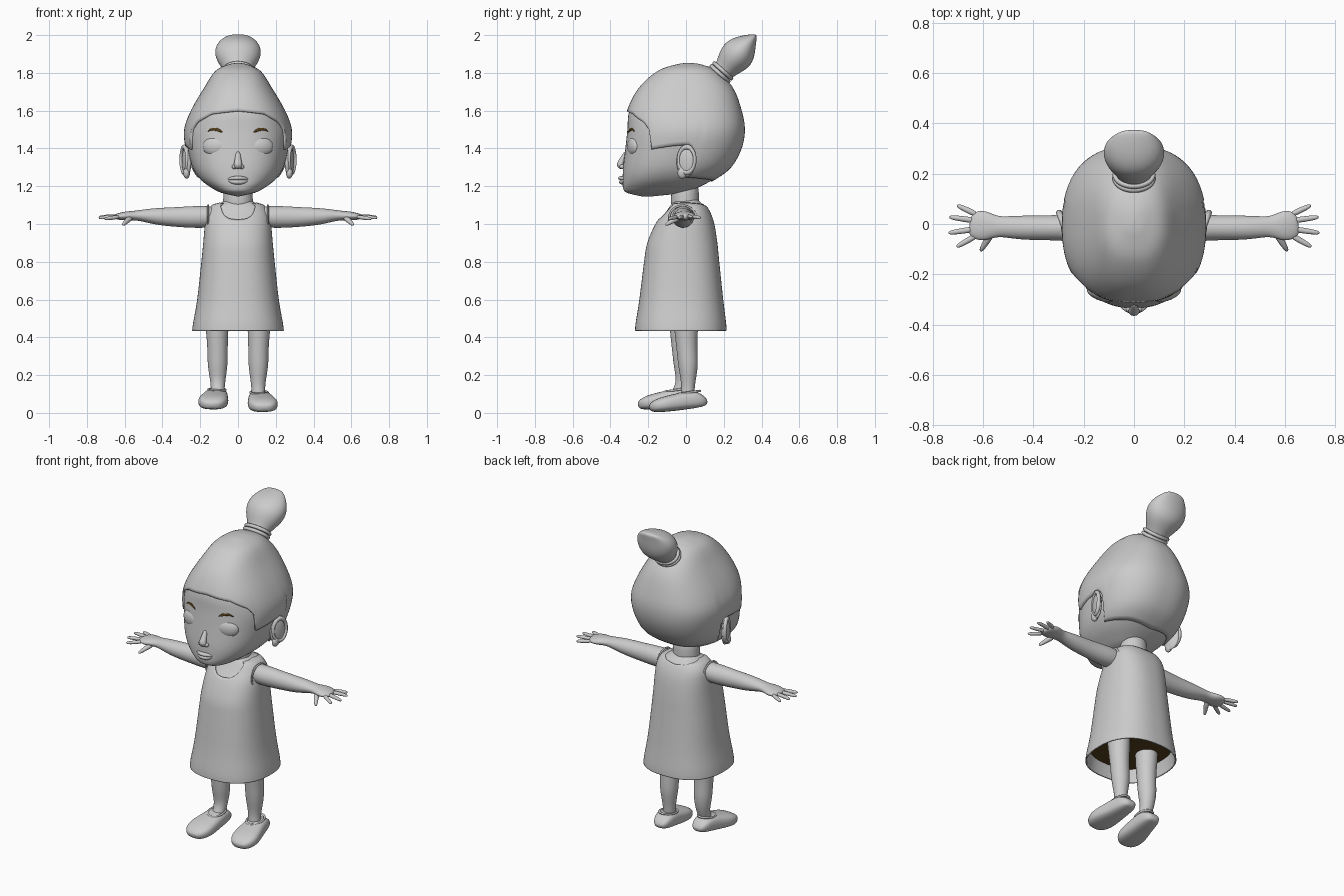
import bpy, bmesh
from math import sin, cos, pi, radians, copysign
from mathutils import Vector

if "Cube" in bpy.data.objects:
    bpy.data.objects.remove(bpy.data.objects["Cube"])


def material(name, color):
    m = bpy.data.materials.new(name)
    m.use_nodes = True
    m.diffuse_color = color
    m.node_tree.nodes["Principled BSDF"].inputs["Base Color"].default_value = color
    return m


GREY = material("pale_grey", (0.6, 0.6, 0.6, 1))
BROWN = material("dark_brown", (0.09, 0.05, 0.01, 1))


def finish(name, bm, mat, subdiv=0, thick=0):
    bmesh.ops.recalc_face_normals(bm, faces=bm.faces)
    me = bpy.data.meshes.new(name)
    bm.to_mesh(me)
    bm.free()
    me.materials.append(mat)
    me.polygons.foreach_set("use_smooth", [True] * len(me.polygons))
    me.set_sharp_from_angle(angle=radians(50))
    ob = bpy.data.objects.new(name, me)
    bpy.context.collection.objects.link(ob)
    if thick:
        mod = ob.modifiers.new("thickness", 'SOLIDIFY')
        mod.thickness, mod.offset = thick, -1
    if subdiv:
        mod = ob.modifiers.new("smooth", 'SUBSURF')
        mod.levels = mod.render_levels = subdiv
    return ob


def power(v, p):
    return copysign(abs(v) ** (2 / p), v)


def skin_rings(bm, rings, caps):
    for a, b in zip(rings, rings[1:]):
        for i in range(len(a)):
            j = (i + 1) % len(a)
            bm.faces.new((a[i], a[j], b[j], b[i]))
    for ring, wanted in zip((rings[0], rings[-1]), caps):
        if wanted:
            bm.faces.new(ring)


def tube(name, path, side=(0, 1, 0), mat=GREY, n=12, p=2, subdiv=2):
    """Oval rings (x, y, z, radius along side, other radius) swept along a path."""
    bm, rings = bmesh.new(), []
    pts = [Vector(s[:3]) for s in path]
    for i, s in enumerate(path):
        d = (pts[min(i + 1, len(pts) - 1)] - pts[max(i - 1, 0)]).normalized()
        u = Vector(side)
        u = (u - d * u.dot(d)).normalized()
        v = d.cross(u)
        rings.append([bm.verts.new(pts[i] + u * s[3] * power(cos(k * 2 * pi / n), p)
                                   + v * s[4] * power(sin(k * 2 * pi / n), p)) for k in range(n)])
    skin_rings(bm, rings, (True, True))
    return finish(name, bm, mat, subdiv)


def ball(name, loc, scale, rot_z=0.0, mat=GREY):
    bm = bmesh.new()
    bmesh.ops.create_uvsphere(bm, u_segments=24, v_segments=16, radius=1)
    ob = finish(name, bm, mat)
    ob.location, ob.scale, ob.rotation_euler = loc, scale, (0, 0, rot_z)
    return ob


def ring(name, loc, scale, rot, minor=0.1):
    bpy.ops.mesh.primitive_torus_add(major_segments=32, minor_segments=8, major_radius=1,
                                     minor_radius=minor, location=loc, rotation=rot)
    ob = bpy.context.object
    ob.name, ob.scale = name, scale
    ob.data.materials.append(GREY)
    ob.data.polygons.foreach_set("use_smooth", [True] * len(ob.data.polygons))
    return ob


def lerp_table(table, x):
    for (x0, y0), (x1, y1) in zip(table, table[1:]):
        if x <= x1:
            return y0 + (y1 - y0) * (x - x0) / (x1 - x0)
    return table[-1][1]


def spline(table, t):
    n = len(table) - 1
    i = max(0, min(int(t), n - 1))
    f = t - i
    out = []
    for a, b, c, d in zip(table[max(i - 1, 0)], table[i], table[i + 1], table[min(i + 2, n)]):
        out.append(b + 0.5 * f * (c - a + f * (2 * a - 5 * b + 4 * c - d + f * (3 * (b - c) + d - a))))
    return out


def t_at(table, z):
    return lerp_table([(-row[0], i) for i, row in enumerate(table)], -z)


def on_surface(table, t, a, off):
    """Point on a layered form; a is the angle in degrees from the front."""
    z, w, yf, yb = spline(table, t)
    return Vector((max(w + off, 0.001) * power(sin(radians(a)), 2.4),
                   (yf + yb) / 2 - max((yb - yf) / 2 + off, 0.001) * power(cos(radians(a)), 2.4), z))


def shell(name, table, top, bottom, off=0.0, mat=GREY, rows=28, cols=120, thick=0, caps=(False, False)):
    """Skin between two height lines, each a function of the angle."""
    bm, rings = bmesh.new(), []
    for r in range(rows + 1):
        line = []
        for k in range(cols):
            a = k * 360 / cols
            lo, hi = t_at(table, top(min(a, 360 - a))), t_at(table, bottom(min(a, 360 - a)))
            line.append(bm.verts.new(on_surface(table, lo + (hi - lo) * r / rows, a, off)))
        rings.append(line)
    skin_rings(bm, rings, caps)
    return finish(name, bm, mat, 0, thick)


# Head and hair cap: height, half width, front, back
HEAD = [(1.853, 0, .01, .02), (1.845, .05, -.05, .08), (1.81, .12, -.15, .165), (1.72, .18, -.25, .25),
        (1.6, .25, -.312, .295), (1.5, .285, -.322, .312), (1.4, .278, -.333, .295), (1.3, .253, -.345, .24),
        (1.235, .21, -.347, .155), (1.19, .15, -.345, .07), (1.165, .1, -.325, 0), (1.145, .01, -.24, -.18)]
HAIRLINE = [(0, 1.6), (30, 1.585), (50, 1.54), (57, 1.5), (63, 1.395), (80, 1.41), (94, 1.42),
            (100, 1.38), (104, 1.25), (130, 1.24), (180, 1.225)]
shell("head", HEAD, lambda a: 1.81, lambda a: 1.145, -.012, caps=(True, True))
shell("hair_cap", HEAD, lambda a: 1.853, lambda a: lerp_table(HAIRLINE, a), thick=.02, caps=(True, False))

# Top knot and hair tie
tube("top_knot", [(0, .16, 1.77, .06, .055), (0, .2, 1.81, .065, .055), (0, .235, 1.855, .105, .08),
                  (0, .275, 1.9, .128, .096), (0, .315, 1.945, .118, .07), (0, .35, 1.982, .08, .03),
                  (0, .372, 2.0, .045, .008)], (1, 0, 0), n=16)
for i in range(2):
    ring("hair_tie", (0, .18 + i * .015, 1.795 + i * .016), (.075, .062, .075), (radians(-42), 0, 0), .14)

# Face
tube("nose", [(0, -.318, 1.385, .012, .008), (0, -.335, 1.345, .016, .014),
              (0, -.352, 1.313, .026, .023), (0, -.34, 1.292, .018, .012)], (1, 0, 0))
for name, z, y, h in (("upper_lip", 1.243, -.348, .011), ("lower_lip", 1.222, -.343, .013)):
    tube(name, [(-.058, -.322, 1.236, .004, .004), (-.03, y + .008, z, .012, h), (0, y, z, .016, h),
                (.03, y + .008, z, .012, h), (.058, -.322, 1.236, .004, .004)])
for s in (-1, 1):
    side = "left_" if s > 0 else "right_"
    ball(side + "nostril", (s * .02, -.338, 1.303), (.013, .014, .012))
    ball(side + "eye", (s * .125, -.278, 1.41), (.064, .029, .05), s * radians(17))
    brow = []
    for a, z, r in ((13, 1.484, .003), (18, 1.498, .009), (23, 1.503, .009), (28, 1.5, .006), (32, 1.49, .002)):
        q = on_surface(HEAD, t_at(HEAD, z), s * a, -.011)
        brow.append((*q, .004, r))
    tube(side + "eyebrow", brow, (0, 1, 0), BROWN, 8)
    # Ear: flattened bowl, rim and lobe
    ball(side + "ear", (s * .272, 0, 1.33), (.02, .053, .082), s * radians(-18))
    ring(side + "ear_rim", (s * .283, .004, 1.34), (.05, .072, .05),
         (radians(90), 0, radians(90 - s * 20)), .2).scale = (.046, .068, .06)
    ball(side + "ear_lobe", (s * .272, -.02, 1.27), (.018, .025, .03))

# Torso, neck, dress and shorts
BODY = [(1.14, .07, -.075, .065), (1.115, .095, -.08, .085), (1.1, .138, -.09, .105), (1.06, .164, -.118, .13),
        (1.0, .175, -.162, .15), (.9, .184, -.205, .166), (.8, .194, -.222, .176), (.6, .216, -.247, .197),
        (.48, .237, -.266, .212), (.435, .243, -.27, .215)]
NECKLINE = [(0, 1.02), (12, 1.025), (20, 1.04), (30, 1.075), (42, 1.11), (90, 1.115), (140, 1.105), (180, 1.09)]
shell("torso", BODY, lambda a: 1.14, lambda a: .85, -.009, caps=(True, True))
shell("dress", BODY, lambda a: lerp_table(NECKLINE, a), lambda a: .435, thick=.008)
shell("shorts", BODY, lambda a: .8, lambda a: .52, -.014, BROWN, 8, 48, caps=(True, True))
tube("neck", [(0, -.005, 1.07, .088, .08), (0, -.005, 1.13, .078, .074), (0, -.005, 1.24, .08, .076)],
     (1, 0, 0), n=16)

FINGERS = [(.035, .705, .075, 1.035), (.012, .737, .028, 1.04), (-.018, .74, -.036, 1.035), (-.042, .708, -.092, 1.03)]
for s in (-1, 1):
    side = "left_" if s > 0 else "right_"
    # Arm with hand
    tube(side + "arm", [(s * x, y, z, ry, rz) for x, y, z, ry, rz in (
        (.11, -.015, 1.04, .05, .05), (.16, -.015, 1.038, .062, .06), (.24, -.015, 1.037, .056, .059),
        (.33, -.015, 1.037, .05, .053), (.43, -.015, 1.04, .05, .046), (.5, -.012, 1.045, .044, .033),
        (.545, -.01, 1.045, .04, .025), (.59, -.008, 1.043, .062, .025), (.63, -.004, 1.04, .058, .019),
        (.655, 0, 1.038, .04, .012))], n=16)
    ring(side + "armhole", (s * .158, -.018, 1.03), (.068, .072, .06), (0, radians(90), 0), .08)
    for y0, x1, y1, z1 in FINGERS:
        tube(side + "finger", [(s * .62, y0, 1.04, .014, .013), (s * (.3 * .62 + .7 * x1), .3 * y0 + .7 * y1, z1, .012, .011),
                               (s * x1, y1, z1 - .003, .008, .008)], n=8)
    tube(side + "thumb", [(s * .565, -.03, 1.035, .02, .018), (s * .59, -.075, 1.015, .014, .014),
                          (s * .612, -.11, .993, .009, .009)], (1, 0, 0), n=8)
    # Leg and shoe, the right one a small step ahead
    dy, dz = (0, 0) if s > 0 else (-.06, .014)
    tube(side + "leg", [(s * x, y + dy * .4, z, rx, ry) for x, y, z, rx, ry in (
        (.115, 0, .62, .075, .08), (.11, 0, .43, .061, .064), (.108, .005, .33, .055, .056),
        (.108, .012, .25, .056, .056), (.107, .012, .17, .041, .04))]
        + [(s * .107, .01 + dy * .7, .12, .037, .036), (s * .11, .005 + dy, .07, .038, .04)], (1, 0, 0))
    tube(side + "shoe", [(s * x, y + dy, (lo + hi) / 2 + dz, w, (hi - lo) / 2) for x, y, lo, hi, w in (
        (.11, .112, .038, .06, .025), (.11, .092, .03, .09, .048), (.113, .05, .024, .118, .06),
        (.118, 0, .018, .115, .066), (.125, -.06, .01, .1, .076), (.133, -.12, .004, .086, .083),
        (.137, -.165, .002, .068, .07), (.138, -.195, .006, .04, .036))], (1, 0, 0), n=16, p=2.8)
    ring(side + "shoe_collar", (s * .112, .012 + dy, .108 + dz), (.046, .062, .05), (radians(8), 0, 0), .12)
